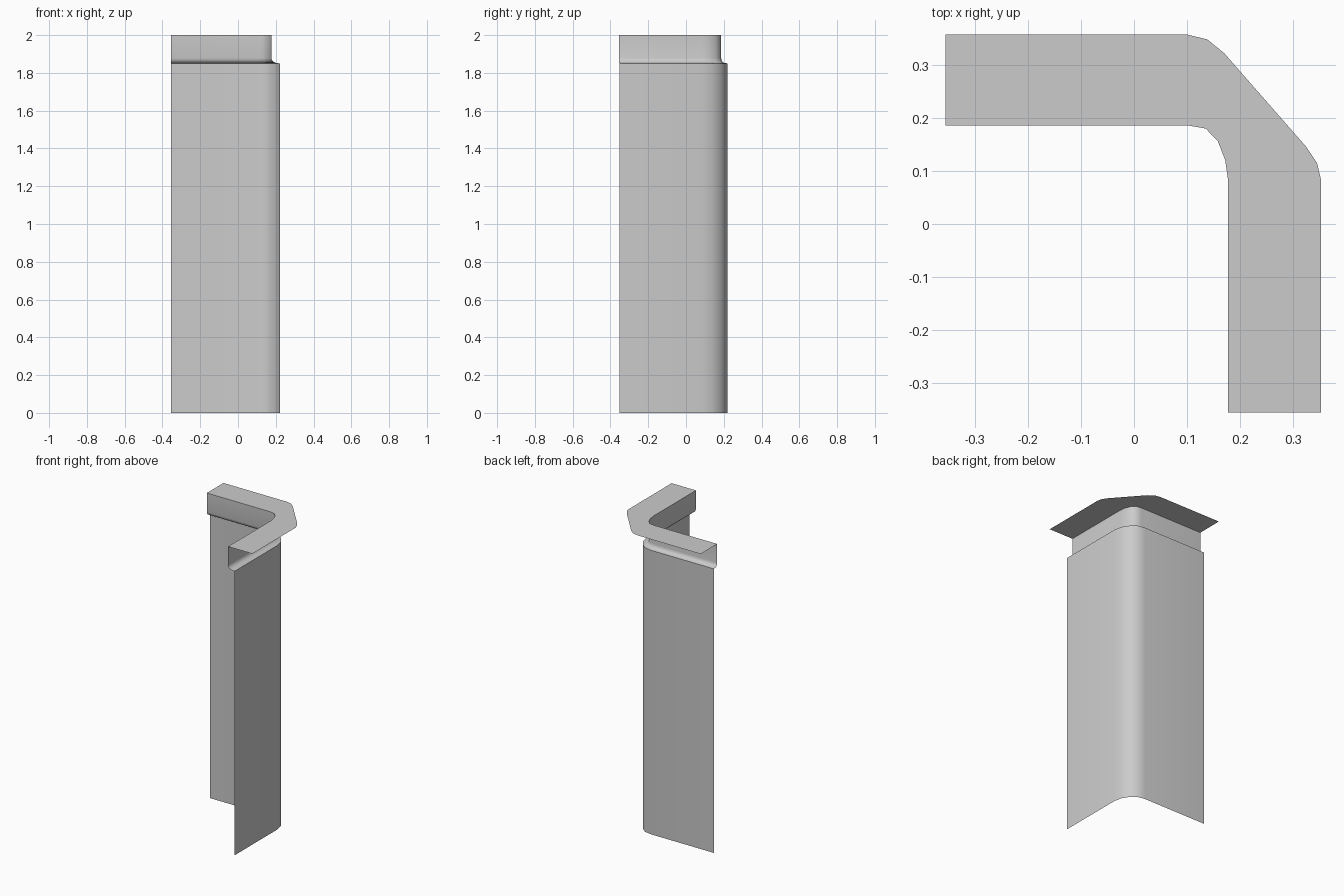
import bpy
from mathutils import Vector

if "Cube" in bpy.data.objects:
    bpy.data.objects.remove(bpy.data.objects["Cube"])

# Plan paths: one arm, rounded corner, other arm
upper = [(-.355, .186), (.1, .186), (.135, .18), (.158, .156), (.172, .12), (.177, .085), (.177, -.355)]
lower = [(-.355, .219), (.1, .219), (.148, .21), (.184, .181), (.21, .14), (.222, .085), (.222, -.353)]
outer = [(-.355, .357), (.1, .357), (.138, .348), (.17, .322), (.325, .145), (.345, .115), (.352, .085), (.352, -.355)]


def make(name, verts, faces):
    mesh = bpy.data.meshes.new(name)
    mesh.from_pydata(verts, [], faces)
    obj = bpy.data.objects.new(name, mesh)
    bpy.context.collection.objects.link(obj)
    return obj


def loft(name, profile):
    """Skin between plan paths; profile = (blend from upper to lower, height)."""
    n = len(upper)
    verts = []
    for t, z in profile:
        for a, b in zip(upper, lower):
            p = Vector(a).lerp(Vector(b), t)
            verts.append((p.x, p.y, z))
    faces = []
    for r in range(len(profile) - 1):
        for i in range(n - 1):
            a = r * n + i
            faces.append((a, a + 1, a + n + 1, a + n))
    obj = make(name, verts, faces)
    bpy.context.view_layer.objects.active = obj
    obj.select_set(True)
    bpy.ops.object.shade_smooth_by_angle(angle=0.7)
    obj.select_set(False)
    return obj


# Wall panel, with a small coved ledge below the recessed neck
loft("wall_panel", [(0, 2), (0, 1.878), (.07, 1.867), (.25, 1.858), (.5, 1.853), (1, 1.85), (1, 0)])

# Flat cap overhanging the outside of the wall
ring = outer + upper[::-1]
make("top_cap", [(x, y, 2) for x, y in ring], [tuple(reversed(range(len(ring))))])
